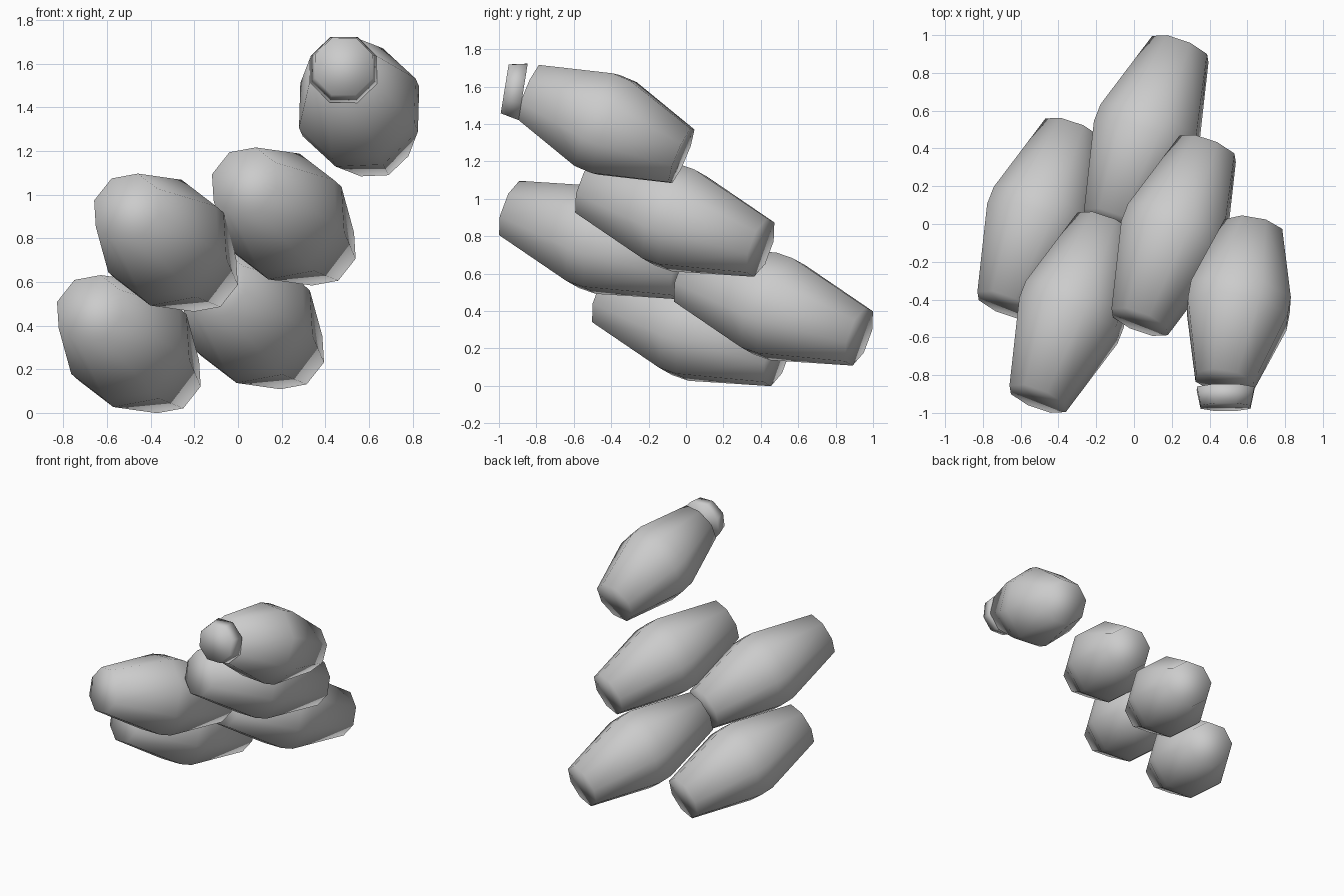
import bpy, bmesh, math
from mathutils import Vector

if "Cube" in bpy.data.objects:
    bpy.data.objects.remove(bpy.data.objects["Cube"])


def turned_solid(name, centre, axis, roll, profile, sides=8):
    """Closed octagonal solid; profile = (distance along axis, radius) pairs."""
    c, d = Vector(centre), Vector(axis).normalized()
    u = Vector((d.y, -d.x, 0)).normalized()
    w = u.cross(d)
    bm = bmesh.new()
    rings = []
    for t, r in profile:
        ring = []
        for i in range(sides):
            a = math.radians(roll) + i * math.tau / sides
            ring.append(bm.verts.new(c + d * t + (u * math.cos(a) + w * math.sin(a)) * r))
        rings.append(ring)
    for lo, hi in zip(rings, rings[1:]):
        for i in range(sides):
            j = (i + 1) % sides
            bm.faces.new((lo[i], lo[j], hi[j], hi[i]))
    bm.faces.new(rings[0])
    bm.faces.new(rings[-1])
    bmesh.ops.recalc_face_normals(bm, faces=bm.faces)
    for f in bm.faces:
        f.smooth = True
    mesh = bpy.data.meshes.new(name)
    bm.to_mesh(mesh)
    bm.free()
    obj = bpy.data.objects.new(name, mesh)
    bpy.context.collection.objects.link(obj)
    return obj


def barrel_profile(half, end_r, belly_r):
    return [(-half, end_r), (-0.05, belly_r), (0.05, belly_r), (half, end_r)]


# Four stacked barrels, all lying the same way
stack_axis = (0.18, 0.458, -0.16)
stack = {
    "barrel_lower_left": (-0.50, 0.03, 0.315),
    "barrel_upper_left": (-0.33, -0.467, 0.78),
    "barrel_lower_right": (0.065, 0.467, 0.425),
    "barrel_upper_right": (0.21, -0.06, 0.90),
}
for name, centre in stack.items():
    turned_solid(name, centre, stack_axis, 33, barrel_profile(0.518, 0.168, 0.293))

# Top barrel, shorter because its lid has come off
turned_solid("barrel_top", (0.555, -0.43, 1.40), (0.075, 0.405, -0.17), 25,
             barrel_profile(0.446, 0.168, 0.29))

# Loose lid resting against the top barrel's front end
turned_solid("loose_lid", (0.485, -0.92, 1.58), (0.0, 0.985, -0.16), 22,
             [(-0.05, 0.143), (0.05, 0.165)])
